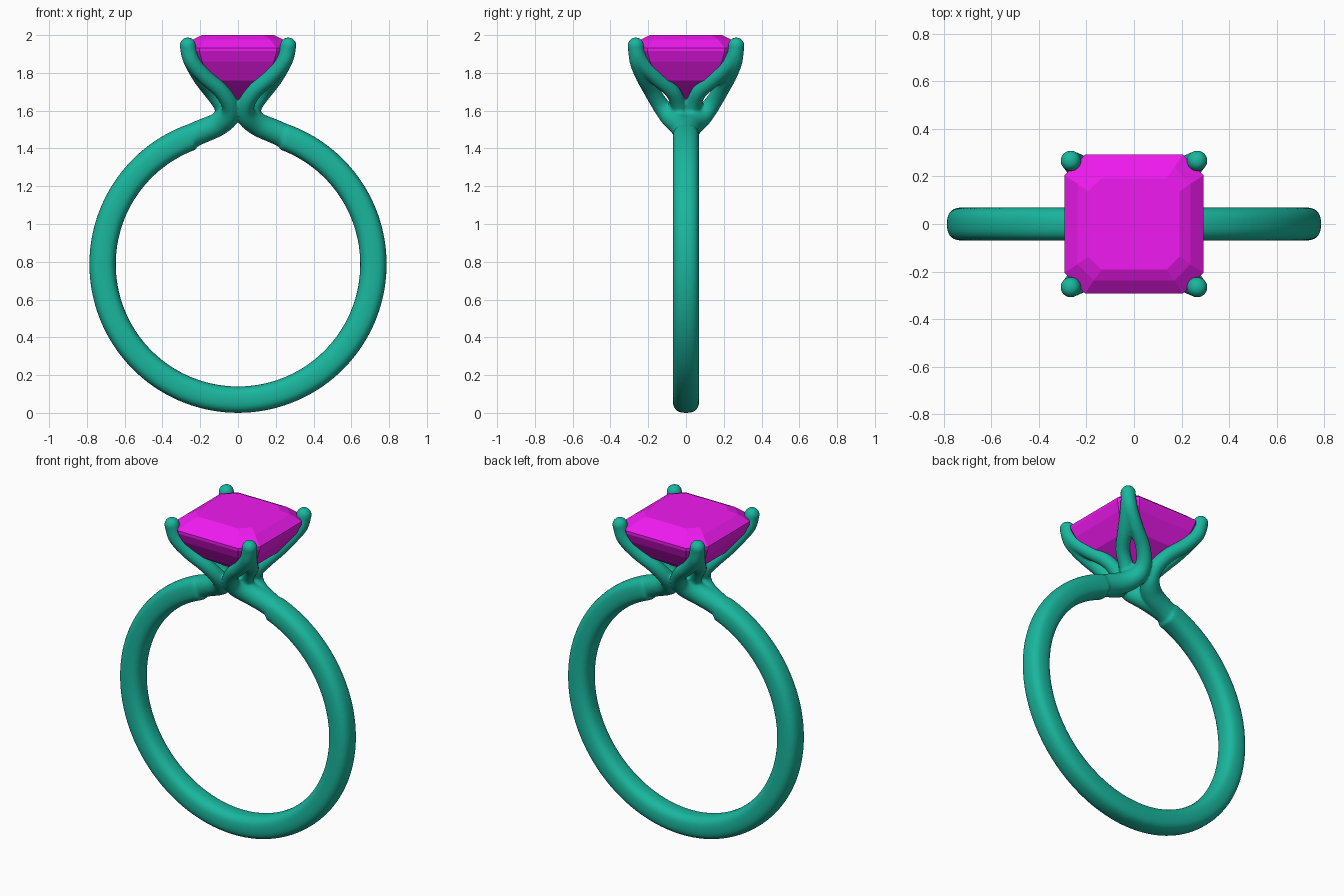
import bpy, bmesh, math
from mathutils import Vector, Matrix

if "Cube" in bpy.data.objects:
    bpy.data.objects.remove(bpy.data.objects["Cube"])


def material(name, rgb):
    m = bpy.data.materials.new(name)
    m.diffuse_color = (*rgb, 1)
    m.use_nodes = True
    m.node_tree.nodes["Principled BSDF"].inputs["Base Color"].default_value = m.diffuse_color
    return m


def make_object(name, bm, mat):
    bmesh.ops.recalc_face_normals(bm, faces=bm.faces)
    me = bpy.data.meshes.new(name)
    bm.to_mesh(me)
    bm.free()
    ob = bpy.data.objects.new(name, me)
    ob.data.materials.append(mat)
    bpy.context.collection.objects.link(ob)
    return ob


def catmull(pts, steps=8):
    """Smooth a list of (x, y, z, radius) points."""
    p = [Vector(q) for q in pts]
    p = [2 * p[0] - p[1]] + p + [2 * p[-1] - p[-2]]
    out = []
    for a, b, c, d in zip(p, p[1:], p[2:], p[3:]):
        for i in range(steps):
            t = i / steps
            out.append(0.5 * (2 * b + (c - a) * t + (2 * a - 5 * b + 4 * c - d) * t * t
                              + (3 * b - a - 3 * c + d) * t ** 3))
    return out + [p[-2]]


def sweep(bm, path, power=2.0, sides=24):
    """Sweep a rounded (superellipse) section along (x, y, z, radius) points."""
    rings = []
    for i, q in enumerate(path):
        tan = (path[min(i + 1, len(path) - 1)] - path[max(i - 1, 0)]).to_3d().normalized()
        side = tan.cross(Vector((0, 1, 0))).normalized()
        up = side.cross(tan)
        ring = []
        for k in range(sides):
            a = 2 * math.pi * k / sides
            c, s = math.cos(a), math.sin(a)
            r = q[3] / (abs(c) ** power + abs(s) ** power) ** (1 / power)
            ring.append(bm.verts.new(q.to_3d() + r * (c * side + s * up)))
        rings.append(ring)
    for r0, r1 in zip(rings, rings[1:]):
        for k in range(sides):
            j = (k + 1) % sides
            bm.faces.new((r0[k], r0[j], r1[j], r1[k]))
    bm.faces.new(rings[0][::-1])
    bm.faces.new(rings[-1])


metal = material("teal_metal", (0.01, 0.47, 0.34))
stone = material("magenta_stone", (0.87, 0.01, 0.87))

# band: round loop, open at the top
bm = bmesh.new()
CZ, R = 0.787, 0.717
arc = [math.radians(-250 + 320 * i / 120) for i in range(121)]
sweep(bm, [Vector((R * math.cos(a), 0, CZ + R * math.sin(a), 0.07)) for a in arc], 2.7)

# the band end splits into a front and a back strand, and carries two side strands
front_strand = [(0.36, 0, 1.407, 0.066), (0.22, 0.004, 1.478, 0.064), (0.11, 0.03, 1.525, 0.062),
                (0.047, 0.085, 1.57, 0.054), (0.042, 0.135, 1.63, 0.046), (0.09, 0.183, 1.705, 0.042),
                (0.18, 0.228, 1.785, 0.041), (0.245, 0.258, 1.865, 0.042), (0.266, 0.266, 1.945, 0.042)]
side_strand = [(0.13, 0.02, 1.51, 0.05), (0.075, 0.034, 1.585, 0.045), (0.095, 0.042, 1.64, 0.042),
               (0.145, 0.075, 1.705, 0.041), (0.195, 0.15, 1.77, 0.041), (0.238, 0.225, 1.845, 0.042),
               (0.26, 0.258, 1.90, 0.042), (0.266, 0.266, 1.945, 0.042)]
for sx in (-1, 1):
    for sy in (-1, 1):
        for strand in (front_strand, side_strand):
            sweep(bm, catmull([(x * sx, y * sy, z, r) for x, y, z, r in strand]))
        # round claw tip
        bmesh.ops.create_icosphere(bm, subdivisions=3, radius=0.044,
                                   matrix=Matrix.Translation((0.266 * sx, 0.266 * sy, 1.945)))
band = make_object("band_and_prongs", bm, metal)

# fuse the tubes into one smooth casting
fuse = band.modifiers.new("fuse", 'REMESH')
fuse.mode = 'VOXEL'
fuse.voxel_size = 0.009
fuse.use_smooth_shade = True
soften = band.modifiers.new("soften", 'SMOOTH')
soften.factor = 0.5
soften.iterations = 5

# gem: stack of square rings with cut corners (half width, corner cut, height)
bm = bmesh.new()
levels = [(0.03, 0.01, 1.65), (0.205, 0.065, 1.76), (0.27, 0.08, 1.86), (0.293, 0.088, 1.915),
          (0.293, 0.088, 1.932), (0.237, 0.068, 1.978), (0.192, 0.055, 2.0)]
rings = []
for h, c, z in levels:
    k = h - c
    outline = [(h, -k), (h, k), (k, h), (-k, h), (-h, k), (-h, -k), (-k, -h), (k, -h)]
    rings.append([bm.verts.new((x, y, z)) for x, y in outline])
for r0, r1 in zip(rings, rings[1:]):
    for i in range(8):
        j = (i + 1) % 8
        bm.faces.new((r0[i], r0[j], r1[j], r1[i]))
bm.faces.new(rings[0][::-1])
bm.faces.new(rings[-1])
make_object("gemstone", bm, stone)
